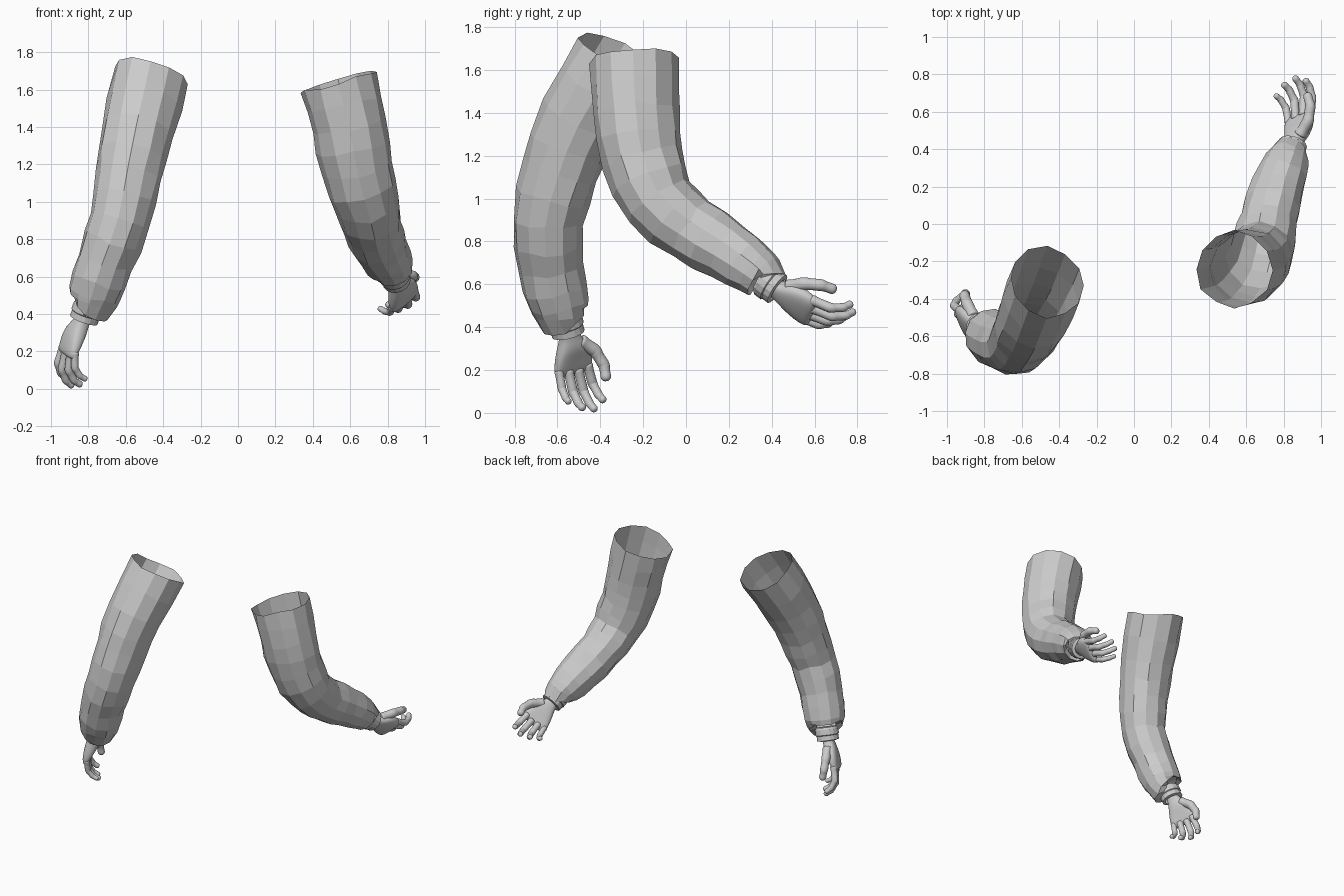
import bpy, bmesh, math, random
from mathutils import Vector

if "Cube" in bpy.data.objects:
    bpy.data.objects.remove(bpy.data.objects["Cube"])

random.seed(4)


def finish(name, rings, cap_start=False, cap_end=False, smooth=False, subsurf=0):
    """Skin a list of vertex rings into one object."""
    bm = bmesh.new()
    vr = [[bm.verts.new(p) for p in ring] for ring in rings]
    n = len(vr[0])
    for a, b in zip(vr, vr[1:]):
        for i in range(n):
            bm.faces.new((a[i], a[(i + 1) % n], b[(i + 1) % n], b[i]))
    if cap_start:
        bm.faces.new(vr[0])
    if cap_end:
        bm.faces.new(vr[-1])
    bmesh.ops.recalc_face_normals(bm, faces=bm.faces)
    me = bpy.data.meshes.new(name)
    bm.to_mesh(me)
    bm.free()
    ob = bpy.data.objects.new(name, me)
    bpy.context.collection.objects.link(ob)
    for p in me.polygons:
        p.use_smooth = smooth
    if subsurf:
        mod = ob.modifiers.new("round", 'SUBSURF')
        mod.levels = mod.render_levels = subsurf
    return ob


def tube_rings(path, sides, start_dir=None, jitter=0.0):
    """Rings along a path of (x, y, z, radius) points."""
    pts = [Vector(p[:3]) for p in path]
    ref = Vector((1, 0, 0.01))
    rings = []
    for i, c in enumerate(pts):
        t = (pts[min(i + 1, len(pts) - 1)] - pts[max(i - 1, 0)]).normalized()
        if i == 0 and start_dir:
            t = Vector(start_dir).normalized()
        ref = (ref - t * ref.dot(t)).normalized()
        side = t.cross(ref)
        ring = []
        for k in range(sides):
            a = math.tau * k / sides
            r = path[i][3] * (1 + random.uniform(-jitter, jitter))
            ring.append(c + (ref * math.cos(a) + side * math.sin(a)) * r
                        + t * random.uniform(-jitter, jitter) * 0.3)
        rings.append(ring)
    return rings


def smooth_path(pts, steps):
    """Catmull-Rom through (x, y, z, radius) points."""
    p = [Vector(q) for q in pts]
    p = [p[0] * 2 - p[1]] + p + [p[-1] * 2 - p[-2]]
    out = []
    for a, b, c, d in zip(p, p[1:], p[2:], p[3:]):
        for s in range(steps):
            t = s / steps
            out.append(0.5 * (2 * b + (c - a) * t + (2 * a - 5 * b + 4 * c - d) * t * t
                              + (3 * b - a - 3 * c + d) * t ** 3))
    return out + [p[-2]]


def sleeve(side, pts, start_dir, cuff):
    # baggy faceted sleeve, gathered at the wrist
    path = smooth_path(pts, 2)
    for i in range(5, len(path) - 2, 2):        # fold bulges
        path[i].w *= 1.03
    a, b = Vector(cuff[0]), Vector(cuff[1])
    path.append(Vector((*a, 0.07)))
    finish(side + "_sleeve", tube_rings(path, 12, start_dir, 0.035))
    # ribbed cuff band
    d = b - a
    band = [(0, .072), (.15, .082), (.55, .083), (.6, .077), (.95, .078), (1, .055)]
    finish(side + "_cuff", tube_rings([(*(a + d * t), r) for t, r in band], 16))


def hand(side, wrist, f, n, mirror):
    w, f, n = Vector(wrist), Vector(f).normalized(), Vector(n)
    n = (n - f * n.dot(f)).normalized()
    u = f.cross(n) * mirror

    def at(x, y, z):
        return w + f * x + u * y + n * z

    # palm: (forward, thumbward, half width, half thickness)
    stations = [(-.05, 0, .048, .042), (0, 0, .046, .038), (.03, .004, .056, .042),
                (.07, .012, .08, .047), (.12, .01, .096, .045), (.17, .002, .1, .036),
                (.2, 0, .094, .028), (.212, 0, .085, .015)]
    rings = []
    for x, y, hw, ht in stations:
        ring = []
        for k in range(16):
            c, s = math.cos(math.tau * k / 16), math.sin(math.tau * k / 16)
            c = math.copysign(abs(c) ** .75, c)
            s = math.copysign(abs(s) ** .75, s)
            hollow = -.014 * (1 - c * c) if s > 0 and x > .08 else 0
            ring.append(at(x, y + c * hw, s * ht + hollow))
        rings.append(ring)
    finish(side + "_palm", rings, True, True, True, 1)

    def digit(name, joints, radius):
        # bulged joints with narrower bones and a rounded tip
        path = []
        for i, (a, b) in enumerate(zip(joints, joints[1:])):
            r = radius * (1 - .1 * i)
            path += [(*a.lerp(b, t), r * s) for t, s in
                     ((0, 1.06), (.12, 1.08), (.3, .96), (.6, .94), (.85, 1.0))]
        a, b = joints[-2:]
        path += [(*a.lerp(b, t), radius * s) for t, s in
                 ((1.0, .74), (1.14, .56), (1.22, .25))]
        finish(name, tube_rings(path, 10), True, True, True, 1)

    # fingers: (name, sideways, fan, length scale, extra curl)
    for name, y, fan, scale, curl in (("index", .074, .08, .95, -4), ("middle", .025, .02, 1.05, 0),
                                      ("ring", -.026, -.04, 1.0, 6), ("little", -.074, -.12, .82, 10)):
        p = at(.185 - abs(y - .02) * .2, y, 0)
        joints = [p]
        for length, ang in ((.11, 14), (.065, 48), (.045, 74)):
            a = math.radians(ang + curl)
            d = f * math.cos(a) + n * math.sin(a) + u * fan
            p = p + d.normalized() * length * scale
            joints.append(p)
        digit(f"{side}_{name}_finger", joints, .025 if name != "little" else .022)
    # thumb
    digit(side + "_thumb", [at(.045, .045, .01), at(.11, .108, .03),
                            at(.18, .132, .06), at(.235, .122, .09)], .034)


# hanging arm
sleeve("left", [(-.465, -.31, 1.67, .205), (-.535, -.49, 1.37, .195), (-.585, -.585, 1.13, .178),
                (-.63, -.645, .9, .16), (-.71, -.63, .68, .15), (-.765, -.592, .51, .142),
                (-.785, -.578, .45, .118)],
       (-.3, -.45, -1), ((-.795, -.57, .455), (-.826, -.548, .365)))
hand("left", (-.83, -.545, .37), (-.42, .1, -.9), (.85, .45, -.28), -1)

# bent arm
sleeve("right", [(.535, -.245, 1.645, .207), (.595, -.235, 1.4, .202), (.637, -.205, 1.18, .19),
                 (.69, -.125, .985, .17), (.72, .02, .86, .155), (.765, .19, .755, .143),
                 (.815, .325, .66, .12), (.83, .37, .622, .1)],
      (.29, .05, -1), ((.828, .355, .627), (.85, .43, .575)))
hand("right", (.85, .42, .578), (.2, .84, -.56), (-.65, .15, .7), 1)
